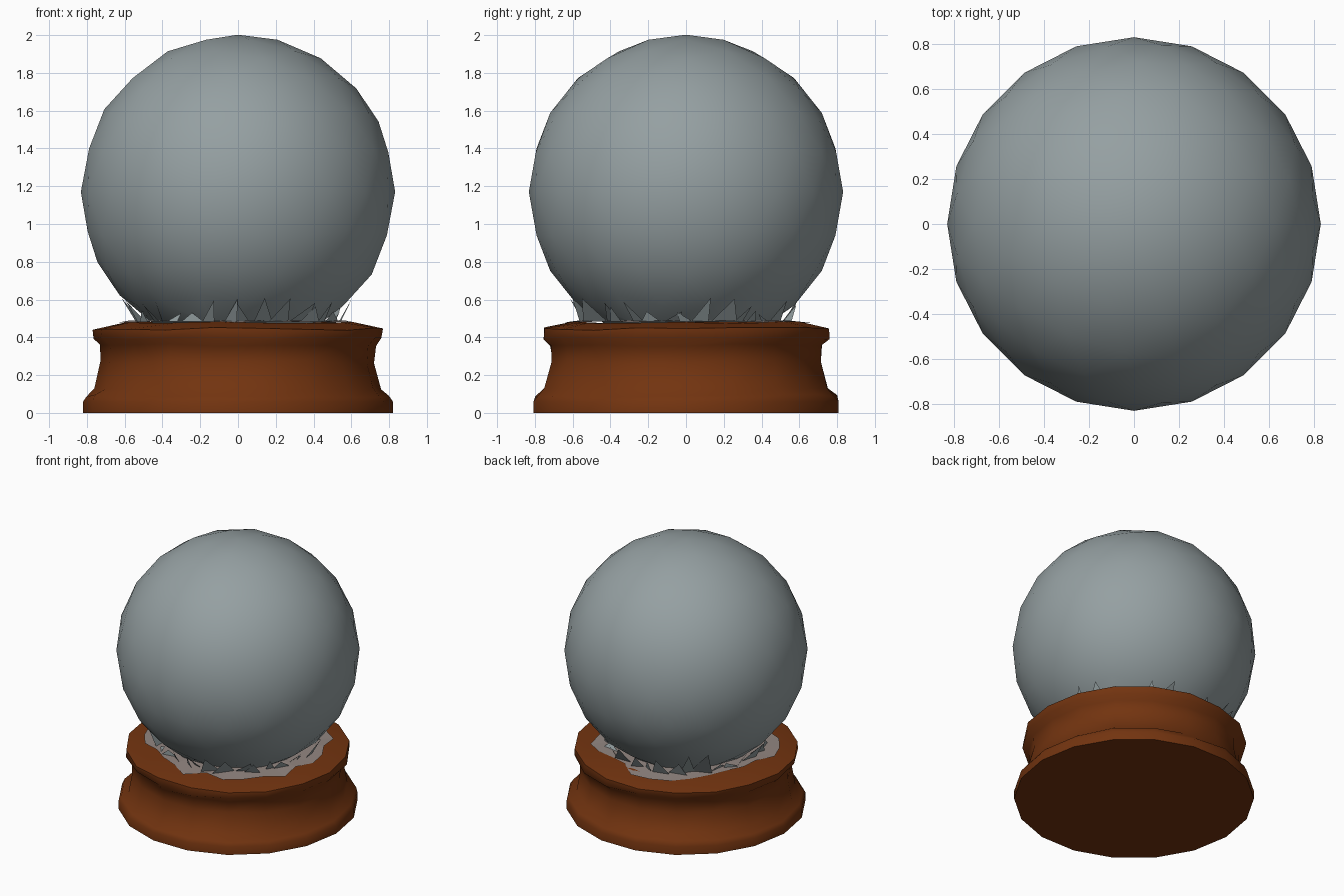
import bpy, bmesh, math, random
from mathutils import Vector

random.seed(4)
cube = bpy.data.objects.get("Cube")
if cube:
    bpy.data.objects.remove(cube)


def material(name, rgb):
    m = bpy.data.materials.new(name)
    m.use_nodes = True
    m.diffuse_color = (*rgb, 1)
    bsdf = next(n for n in m.node_tree.nodes if n.type == 'BSDF_PRINCIPLED')
    bsdf.inputs["Base Color"].default_value = (*rgb, 1)
    return m


glass = material("grey_glass", (0.3, 0.35, 0.36))
wood = material("brown_wood", (0.17, 0.034, 0.005))
snow = material("pale_snow", (0.29, 0.24, 0.22))


def finish(bm, name, mat, smooth=None):
    bmesh.ops.recalc_face_normals(bm, faces=bm.faces)
    mesh = bpy.data.meshes.new(name)
    bm.to_mesh(mesh)
    bm.free()
    mesh.materials.append(mat)
    ob = bpy.data.objects.new(name, mesh)
    bpy.context.collection.objects.link(ob)
    if smooth:
        bpy.ops.object.select_all(action='DESELECT')
        ob.select_set(True)
        bpy.context.view_layer.objects.active = ob
        bpy.ops.object.shade_smooth_by_angle(angle=math.radians(smooth))
    return ob


def polar(r, a, z):
    return Vector((r * math.cos(a), r * math.sin(a), z))


# Glass globe, cut open where it meets the base
CENTRE, RADIUS = 1.17, 0.832
bm = bmesh.new()
bmesh.ops.create_icosphere(bm, subdivisions=3, radius=RADIUS)
bmesh.ops.translate(bm, verts=bm.verts, vec=(0, 0, CENTRE))
bmesh.ops.bisect_plane(bm, geom=bm.verts[:] + bm.edges[:] + bm.faces[:],
                       plane_co=(0, 0, 0.47), plane_no=(0, 0, 1), clear_inner=True)
finish(bm, "glass_globe", glass, 60)

# Turned wooden base, slightly uneven like hand carving
SIDES = 18
profile = [(0.82, 0), (0.82, 0.06), (0.805, 0.09), (0.755, 0.13), (0.72, 0.27),
           (0.725, 0.36), (0.765, 0.395), (0.765, 0.445), (0.6, 0.477)]
bm = bmesh.new()
rings = []
for i, (r, z) in enumerate(profile):
    wobble = 0 if i < 2 else 0.008
    rings.append([bm.verts.new(polar(r + random.uniform(-wobble, wobble),
                                     math.tau * k / SIDES,
                                     z + random.uniform(-wobble, wobble)))
                  for k in range(SIDES)])
for low, high in zip(rings, rings[1:]):
    for k in range(SIDES):
        n = (k + 1) % SIDES
        bm.faces.new((low[k], low[n], high[n], high[k]))
bm.faces.new(rings[0])
bm.faces.new(rings[-1])
finish(bm, "wooden_base", wood, 60)

# Ragged snow ring lying on the base
STEPS = 28
bm = bmesh.new()
inner, outer = [], []
for k in range(STEPS):
    a = math.tau * k / STEPS
    r = random.uniform(0.56, 0.66)
    inner.append(bm.verts.new(polar(0.45, a, 0.49)))
    outer.append(bm.verts.new(polar(r, a, 0.488 - max(0, r - 0.6) * 0.19)))
for k in range(STEPS):
    n = (k + 1) % STEPS
    bm.faces.new((inner[k], inner[n], outer[n], outer[k]))
finish(bm, "snow_ring", snow)

# Jagged slivers standing round the foot of the globe
SHARDS = 34
bm = bmesh.new()
for k in range(SHARDS):
    a = math.tau * (k + random.uniform(-0.3, 0.3)) / SHARDS
    tall = math.sin(a) > 0.4 and random.random() < 0.3
    top = random.uniform(0.62, 0.7) if tall else random.uniform(0.52, 0.61)
    globe_r = math.sqrt(RADIUS ** 2 - (CENTRE - top) ** 2)
    half = random.uniform(0.06, 0.14)
    lean = random.uniform(-0.1, 0.1)
    left = bm.verts.new(polar(random.uniform(0.49, 0.57), a - half, 0.485))
    right = bm.verts.new(polar(random.uniform(0.49, 0.57), a + half, 0.485))
    tip = bm.verts.new(polar(globe_r + 0.005, a + lean, top))
    bm.faces.new((left, right, tip))
finish(bm, "glass_slivers", glass)
